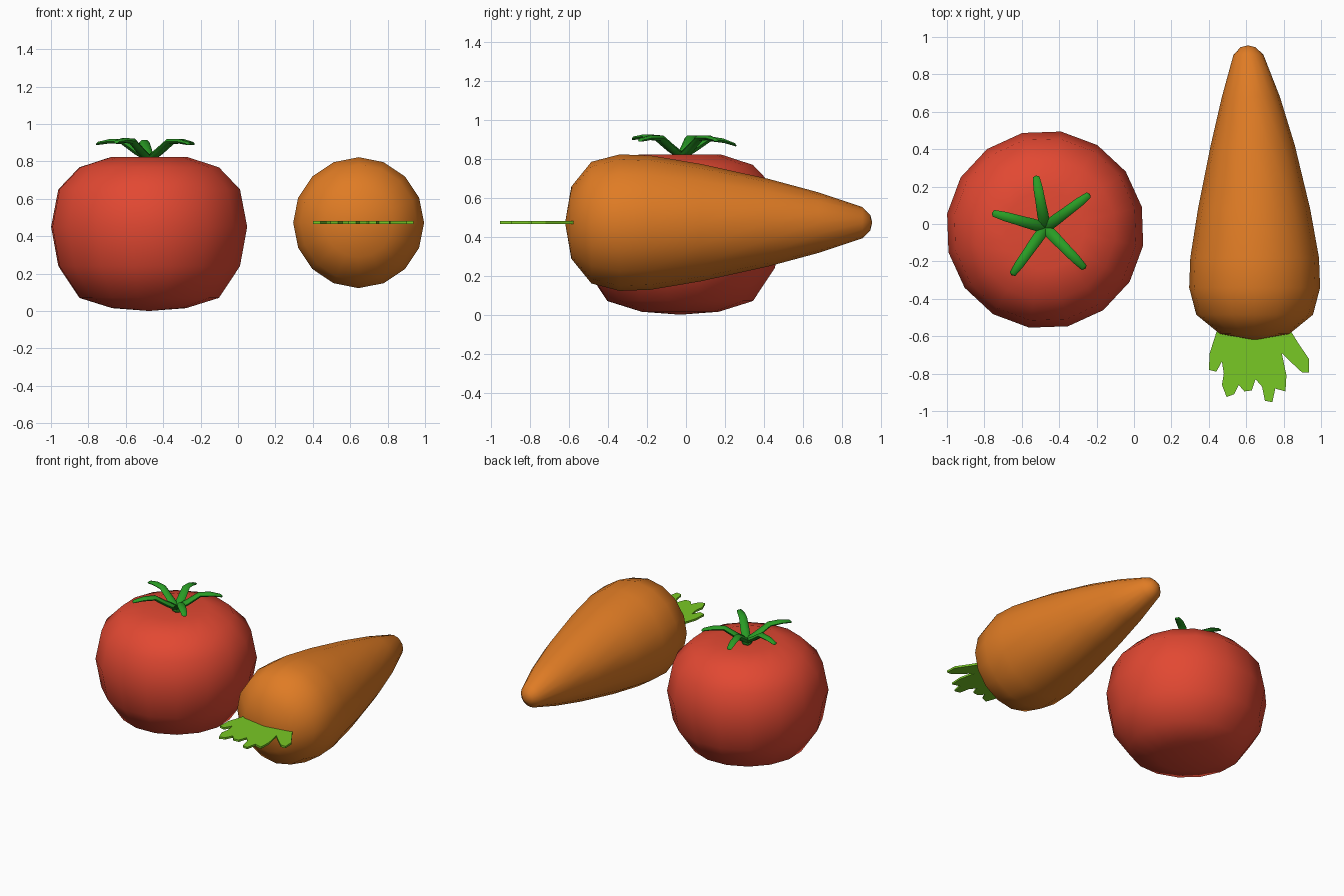
import bpy, bmesh, math
from mathutils import Vector

if "Cube" in bpy.data.objects:
    bpy.data.objects.remove(bpy.data.objects["Cube"])


def material(name, rgb):
    m = bpy.data.materials.new(name)
    m.diffuse_color = (*rgb, 1)
    m.use_nodes = True
    m.node_tree.nodes["Principled BSDF"].inputs["Base Color"].default_value = m.diffuse_color
    return m


RED = material("tomato red", (0.76, 0.065, 0.032))
ORANGE = material("carrot orange", (0.74, 0.2, 0.018))
DARK = material("stem green", (0.022, 0.33, 0.018))
LIGHT = material("leaf green", (0.19, 0.58, 0.018))


def finish(bm, name, mat, smooth=None):
    bmesh.ops.recalc_face_normals(bm, faces=bm.faces)
    me = bpy.data.meshes.new(name)
    bm.to_mesh(me)
    bm.free()
    ob = bpy.data.objects.new(name, me)
    bpy.context.collection.objects.link(ob)
    me.materials.append(mat)
    if smooth:
        bpy.ops.object.select_all(action='DESELECT')
        ob.select_set(True)
        bpy.context.view_layer.objects.active = ob
        bpy.ops.object.shade_smooth_by_angle(angle=math.radians(smooth))
    return ob


def loft(bm, stations, sides, offset=0.0):
    """Skin rings (centre, u, v); the two ends close to points."""
    rings = []
    for c, u, v in stations[1:-1]:
        ring = []
        for i in range(sides):
            a = offset + 2 * math.pi * i / sides
            ring.append(bm.verts.new(c + u * math.cos(a) + v * math.sin(a)))
        rings.append(ring)
    for r0, r1 in zip(rings, rings[1:]):
        for i in range(sides):
            j = (i + 1) % sides
            bm.faces.new((r0[i], r0[j], r1[j], r1[i]))
    for ring, st in ((rings[0], stations[0]), (rings[-1], stations[-1])):
        tip = bm.verts.new(st[0])
        for i in range(sides):
            bm.faces.new((ring[i], ring[(i + 1) % sides], tip))


X, Y, Z = Vector((1, 0, 0)), Vector((0, 1, 0)), Vector((0, 0, 1))

# Tomato: squat body with a dimple under the stem
profile = [(0, 0.0), (0.2, 0.015), (0.378, 0.07), (0.492, 0.24), (0.531, 0.45),
           (0.492, 0.65), (0.378, 0.768), (0.21, 0.822), (0, 0.785)]
bm = bmesh.new()
loft(bm, [(Vector((-0.475, -0.03, z)), X * r, Y * r) for r, z in profile],
     16, math.radians(13.3))
finish(bm, "tomato_body", RED, 60)

# Tomato stem: five arched leaves, (tip x, tip y, tip droop)
bm = bmesh.new()
centre = Vector((-0.475, -0.02, 0))
for tx, ty, drop in [(-0.525, 0.26, 0.035), (-0.235, 0.16, 0.01), (-0.26, -0.24, 0.01),
                     (-0.655, -0.275, 0.0), (-0.76, 0.06, 0.01)]:
    d = Vector((tx, ty, 0)) - centre
    side = Vector((-d.y, d.x, 0)).normalized()
    st = []
    for t, z, w in [(-0.1, 0.79, 0), (-0.06, 0.80, 0.03), (0.25, 0.855, 0.03),
                    (0.5, 0.908, 0.027), (0.76, 0.913, 0.025),
                    (0.97, 0.905, 0.018), (1, 0.903, 0)]:
        st.append((centre + d * t + Z * (z - drop * max(0, t - 0.4) / 0.6),
                   side * w, Z * w * 0.55 - d.normalized() * w * 0.25))
    loft(bm, st, 6)
finish(bm, "tomato_stem", DARK, 50)

# Carrot: lying along y, tip bending slightly left, (y, radius, x)
profile = [(-0.62, 0, 0.645), (-0.588, 0.185, 0.645), (-0.485, 0.312, 0.645),
           (-0.34, 0.35, 0.645), (-0.18, 0.344, 0.645), (0.08, 0.3, 0.642),
           (0.42, 0.225, 0.635), (0.68, 0.155, 0.625), (0.905, 0.08, 0.612),
           (0.945, 0.04, 0.61), (0.955, 0, 0.61)]
bm = bmesh.new()
loft(bm, [(Vector((x, y, 0.472)), X * r, Z * r) for y, r, x in profile], 16)
finish(bm, "carrot_body", ORANGE, 60)

# Carrot greens: thin flat plate with toothed outline
outline = [(0.52, -0.5), (0.44, -0.58), (0.405, -0.69), (0.4, -0.78), (0.44, -0.79),
           (0.47, -0.735), (0.48, -0.8), (0.47, -0.86), (0.495, -0.925), (0.535, -0.91),
           (0.56, -0.86), (0.59, -0.895), (0.63, -0.89), (0.65, -0.83), (0.685, -0.87),
           (0.7, -0.945), (0.74, -0.953), (0.755, -0.88), (0.81, -0.895), (0.815, -0.81),
           (0.79, -0.69), (0.83, -0.73), (0.9, -0.795), (0.937, -0.795), (0.935, -0.72),
           (0.88, -0.64), (0.84, -0.575), (0.77, -0.5)]
bm = bmesh.new()
face = bm.faces.new([bm.verts.new((x, y, 0.466)) for x, y in outline])
ext = bmesh.ops.extrude_face_region(bm, geom=[face])
bmesh.ops.translate(bm, vec=(0, 0, 0.014),
                    verts=[g for g in ext["geom"] if isinstance(g, bmesh.types.BMVert)])
bmesh.ops.triangulate(bm, faces=[f for f in bm.faces if len(f.verts) > 4])
finish(bm, "carrot_leaves", LIGHT)
